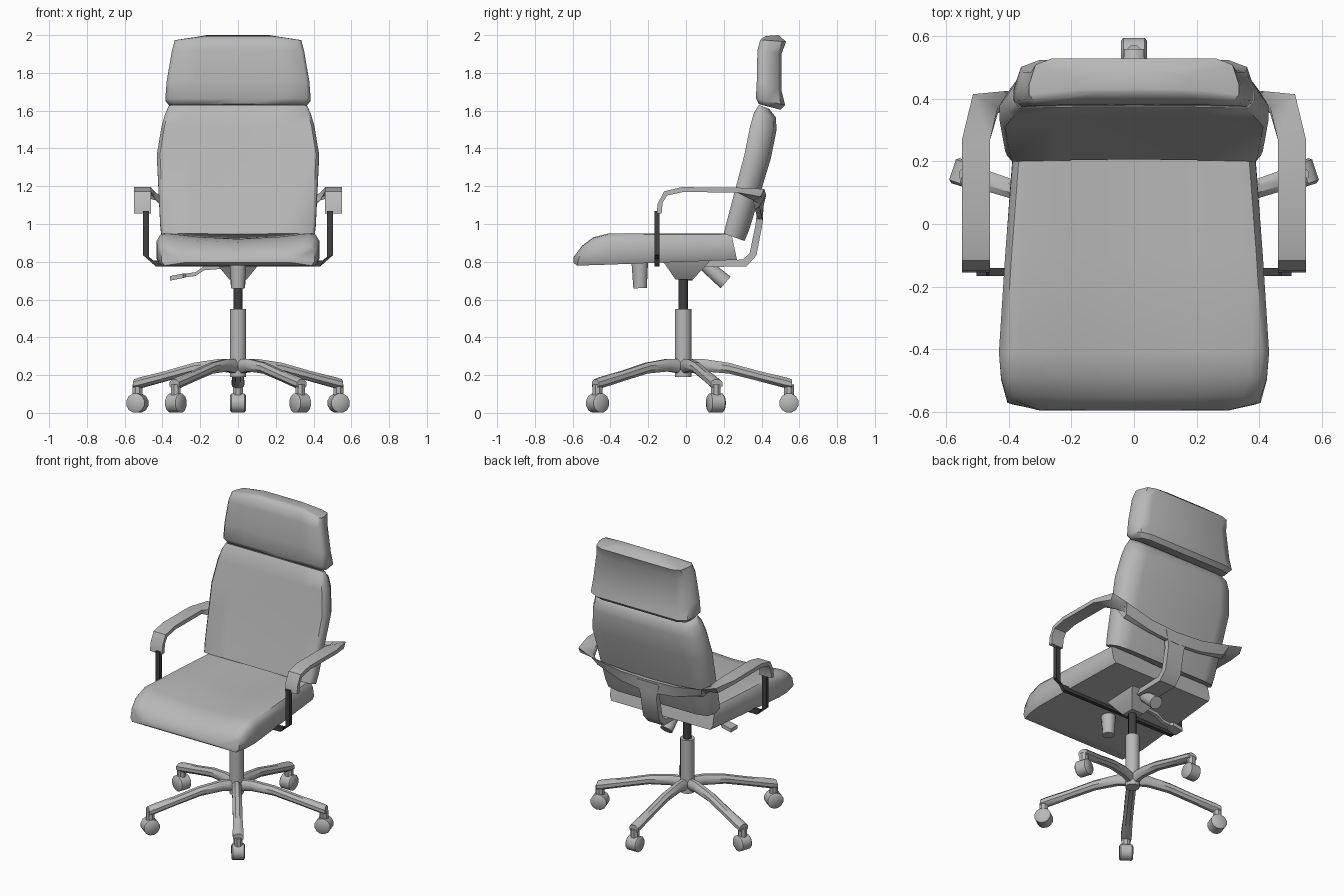
import bpy, bmesh, math
from mathutils import Vector, Matrix

cube = bpy.data.objects.get("Cube")
if cube:
    bpy.data.objects.remove(cube, do_unlink=True)


def material(name, value):
    m = bpy.data.materials.new(name)
    m.use_nodes = True
    colour = (value, value, value, 1)
    m.diffuse_color = colour
    m.node_tree.nodes["Principled BSDF"].inputs["Base Color"].default_value = colour
    return m


GREY = material("mid grey", 0.48)
DARK = material("dark grey", 0.05)
BASE = Vector((0, -0.015, 0))   # axis of the pedestal


def finish(name, bm, mat, angle=40):
    bmesh.ops.recalc_face_normals(bm, faces=bm.faces)
    mesh = bpy.data.meshes.new(name)
    bm.to_mesh(mesh)
    bm.free()
    mesh.materials.append(mat)
    ob = bpy.data.objects.new(name, mesh)
    bpy.context.collection.objects.link(ob)
    bpy.ops.object.select_all(action='DESELECT')
    ob.select_set(True)
    bpy.context.view_layer.objects.active = ob
    bpy.ops.object.shade_smooth_by_angle(angle=math.radians(angle))
    return ob


def loft(name, rings, mat, angle=40):
    """Skin a list of equal closed rings and cap both ends."""
    bm = bmesh.new()
    rows = [[bm.verts.new(p) for p in ring] for ring in rings]
    n = len(rows[0])
    for a, b in zip(rows, rows[1:]):
        for i in range(n):
            j = (i + 1) % n
            bm.faces.new((a[i], a[j], b[j], b[i]))
    bm.faces.new(rows[0])
    bm.faces.new(rows[-1])
    return finish(name, bm, mat, angle)


def cushion(name, half, stations):
    """half: (width fraction, depth fraction) from the outer to the inner centre line.
    stations: outer y, z, inner y, z, half width."""
    section = half + [(-u, t) for u, t in half[-2:0:-1]]
    rings = []
    for y0, z0, y1, z1, w in stations:
        rings.append([(u * w, y0 + (y1 - y0) * t, z0 + (z1 - z0) * t) for u, t in section])
    return loft(name, rings, GREY, 50)


def sweep(name, stations, mat, sides=4):
    """stations: centre, half side vector, half up vector."""
    rings = []
    k = math.sqrt(2) if sides == 4 else 1
    for c, s, u in stations:
        c, s, u = Vector(c), Vector(s), Vector(u)
        turns = [(i + 0.5) * math.tau / sides for i in range(sides)]
        rings.append([c + k * (s * math.cos(a) + u * math.sin(a)) for a in turns])
    return loft(name, rings, mat)


def rod(name, a, b, r0, r1, mat=GREY, sides=12):
    a, b = Vector(a), Vector(b)
    q = (b - a).to_track_quat('Z', 'Y')
    s, u = q @ Vector((1, 0, 0)), q @ Vector((0, 1, 0))
    return sweep(name, [(a, s * r0, u * r0), (b, s * r1, u * r1)], mat, sides)


# Seat, dished along the middle
cushion("seat",
        [(0, .18), (.5, .11), (.86, 0), (.95, .03), (1, .25), (1, .8), (.96, 1), (0, 1)],
        [(-.595, .825, -.597, .795, .30), (-.55, .885, -.577, .78, .405),
         (-.49, .93, -.5, .782, .425), (-.41, .95, -.41, .785, .432),
         (-.1, .95, -.1, .797, .412), (.24, .95, .27, .81, .385)])

# Backrest and headrest, flat in front and rounded behind
cushion("backrest",
        [(0, .06), (.6, .03), (.96, 0), (1, .15), (1, .5), (.92, .88), (.72, 1), (0, 1)],
        [(.2, .95, .31, .91, .405), (.215, 1.01, .335, .97, .412),
         (.31, 1.37, .45, 1.35, .43), (.34, 1.52, .48, 1.5, .405),
         (.36, 1.59, .475, 1.565, .385), (.385, 1.63, .44, 1.61, .365)])
cushion("headrest",
        [(0, .03), (.6, .02), (.95, 0), (1, .15), (1, .4), (.94, .85), (.78, 1), (0, 1)],
        [(.385, 1.635, .50, 1.605, .36), (.37, 1.665, .525, 1.63, .385),
         (.375, 1.76, .505, 1.71, .378), (.378, 1.92, .505, 1.9, .35),
         (.393, 1.975, .53, 1.965, .335), (.42, 1.995, .49, 2.0, .18)])

# One bar forms both armrests and wraps behind the backrest
W, T = .045, .013
half_bar = [((.505, -.142, 1.055), (W, 0, 0), (0, T, 0)),
            ((.505, -.137, 1.11), (W, 0, 0), (0, T, .003)),
            ((.505, -.108, 1.162), (W, 0, 0), (0, .008, -.011)),
            ((.505, -.02, 1.182), (W, 0, 0), (0, .003, -T)),
            ((.505, .27, 1.18), (W, 0, 0), (0, 0, -T)),
            ((.475, .385, 1.155), (.04, .02, .01), (0, -.01, -.02)),
            ((.40, .395, 1.115), (.012, .018, .03), (0, -.012, -.008)),
            ((.2, .395, 1.075), (0, .006, .036), (0, -T, 0)),
            ((0, .395, 1.06), (0, 0, .042), (0, -T, 0))]


def flip(v, along):
    return (-v[0], v[1], v[2]) if along else v


other = []
for c, s, u in reversed(half_bar[:-1]):
    other.append((flip(c, True), flip(s, True), u))
# Mirrored front sections keep the same ring order by reversing their side vector
for side, bar in (("left", half_bar),):
    sweep(side + "_armrest_bar", bar, GREY)
sweep("right_armrest_bar", other[::-1] + [half_bar[-1]], GREY)

# Dark rods carrying the armrests, joined below the seat
R = .016
path = [(.487, 1.07, 1, 0), (.487, .83, 1, .3), (.44, .79, .4, 1), (0, .79, 0, 1)]
half_rod = [((x, -.153, z), (0, .013, 0), (R * a, 0, R * b)) for x, z, a, b in path]
mirrored = [((-c[0], c[1], c[2]), s, (-u[0], 0, u[2])) for c, s, u in half_rod[-2::-1]]
sweep("armrest_support_rod", half_rod + mirrored, DARK)

# Strut from the rear bar down and under the seat
sweep("back_strut", [((0, .395, 1.09), (.085, 0, 0), (0, .016, 0)),
                     ((0, .385, .99), (.06, 0, 0), (0, .018, 0)),
                     ((0, .355, .84), (.06, 0, 0), (0, .018, -.006)),
                     ((0, .31, .793), (.06, 0, 0), (0, .01, -.018)),
                     ((0, .05, .79), (.06, 0, 0), (0, 0, -.018))], GREY)

# Tilt mechanism and its knobs
sweep("tilt_mechanism", [((0, 0, .815), (.12, 0, 0), (0, .135, 0)),
                         ((0, 0, .785), (.11, 0, 0), (0, .11, 0)),
                         ((0, -.01, .705), (.045, 0, 0), (0, .045, 0))], GREY)
rod("tension_knob", (0, -.245, .81), (0, -.243, .66), .046, .037)
rod("rear_knob", (0, .1, .785), (0, .21, .69), .036, .042)

# Height lever with a flat paddle
sweep("height_lever", [((-.06, 0, .775), (0, .012, 0), (0, 0, .01)),
                       ((-.18, 0, .765), (0, .012, 0), (0, 0, .01)),
                       ((-.225, 0, .735), (0, .012, 0), (0, 0, .01)),
                       ((-.275, 0, .728), (0, .014, 0), (0, 0, .01)),
                       ((-.29, 0, .726), (0, .032, 0), (0, 0, .012)),
                       ((-.36, 0, .712), (0, .035, 0), (0, 0, .012))], GREY)

# Gas lift
up = Vector((0, 0, 1))
rod("lift_sleeve", BASE + up * .19, BASE + up * .55, .044, .044, GREY, 16)
rod("lift_piston", BASE + up * .54, BASE + up * .72, .026, .026, DARK)

# Five arched legs, each with a stem and a castor
for i in range(5):
    turn = math.radians(90 + 72 * i)
    out = Vector((math.cos(turn), math.sin(turn), 0))
    across = Vector((-out.y, out.x, 0))
    leg = [(.0, .245, .03, .042), (.1, .253, .032, .036), (.24, .237, .032, .031),
           (.4, .195, .032, .029), (.54, .16, .036, .031), (.575, .152, .034, .028)]
    sweep(f"leg_{i + 1}", [(BASE + out * r + up * z, across * w, up * h)
                           for r, z, w, h in leg], GREY, 8)
    hub = BASE + out * .56
    rod(f"castor_stem_{i + 1}", hub + up * .08, hub + up * .15, .028, .028, GREY, 8)
    wheel = [(-.042, .042), (-.034, .052), (.034, .052), (.042, .042)]
    sweep(f"castor_{i + 1}", [(hub + up * .052 + across * d, out * r, up * r)
                              for d, r in wheel], GREY, 12)
